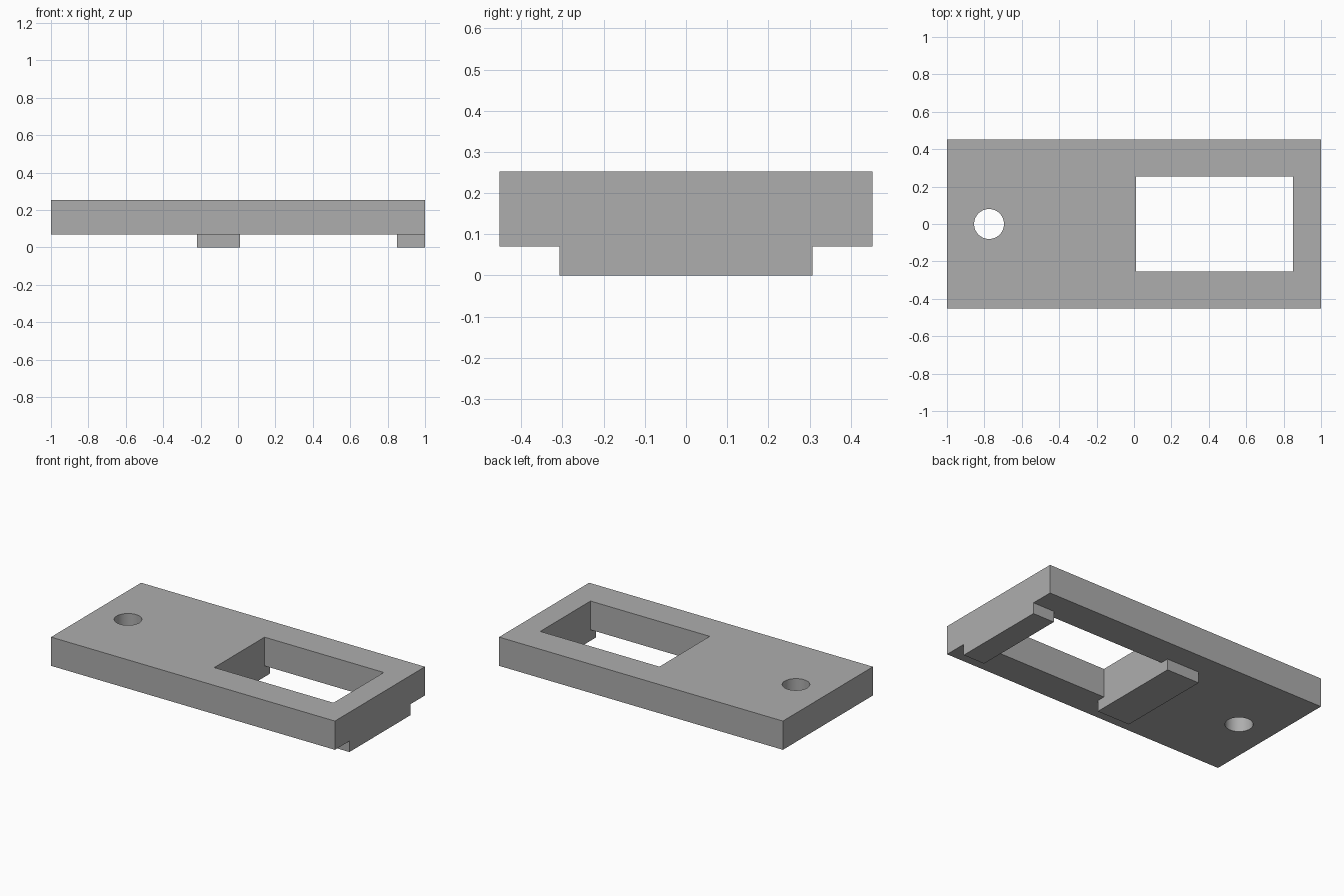
import bpy
import math

cube = bpy.data.objects.get("Cube")
if cube:
    bpy.data.objects.remove(cube, do_unlink=True)

grey = bpy.data.materials.new("plain grey")
grey.use_nodes = True
colour = (0.42, 0.42, 0.42, 1)
grey.diffuse_color = colour
grey.node_tree.nodes["Principled BSDF"].inputs["Base Color"].default_value = colour


def box(name, x, y, z):
    """Box spanning the given (low, high) ranges."""
    spans = (x, y, z)
    bpy.ops.mesh.primitive_cube_add(size=1, location=[(a + b) / 2 for a, b in spans])
    ob = bpy.context.object
    ob.name = name
    ob.scale = [b - a for a, b in spans]
    bpy.ops.object.transform_apply(location=False, rotation=False, scale=True)
    ob.data.materials.append(grey)
    return ob


def cut(target, cutter):
    """Subtract the cutter from the target, then discard it."""
    cutter.hide_render = True
    mod = target.modifiers.new("opening", "BOOLEAN")
    mod.operation = "DIFFERENCE"
    mod.solver = "EXACT"
    mod.object = cutter
    bpy.context.view_layer.objects.active = target
    bpy.ops.object.modifier_apply(modifier=mod.name)
    bpy.data.objects.remove(cutter, do_unlink=True)


BOTTOM, TOP = 0.07, 0.253
WINDOW = (0.01, 0.85)

# Plate with a rectangular window and a round hole
plate = box("plate", (-1, 1), (-0.453, 0.453), (BOTTOM, TOP))
cut(plate, box("window_cutter", WINDOW, (-0.253, 0.253), (-0.2, 0.5)))
bpy.ops.mesh.primitive_cylinder_add(vertices=48, radius=0.08, depth=1,
                                    location=(-0.775, 0, 0.15))
drill = bpy.context.object
drill.data.materials.append(grey)
cut(plate, drill)
bpy.ops.object.select_all(action="DESELECT")
plate.select_set(True)
bpy.context.view_layer.objects.active = plate
bpy.ops.object.shade_smooth_by_angle(angle=math.radians(30))

# Locating ribs under the plate at both ends of the window
for name, x in (("middle_rib", (-0.22, WINDOW[0])), ("end_rib", (WINDOW[1], 1))):
    box(name, x, (-0.307, 0.307), (0, BOTTOM))
